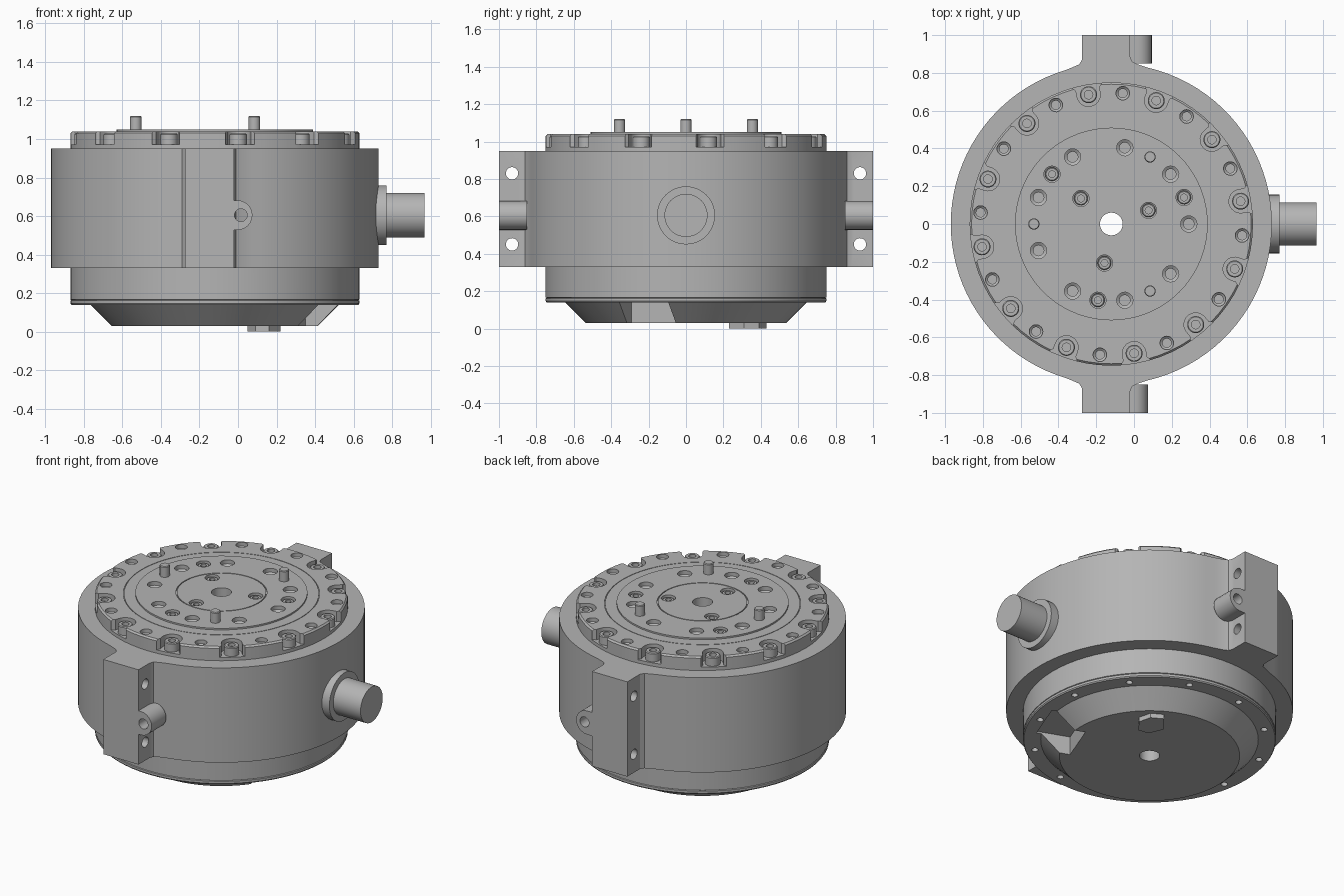
import bpy, bmesh
from math import sin, cos, pi, radians, acos
from mathutils import Matrix, Vector

if "Cube" in bpy.data.objects:
    bpy.data.objects.remove(bpy.data.objects["Cube"], do_unlink=True)

CX = -0.12                      # axis of the round housing
AXIS = Vector((CX, 0, 0))
ALONG_X = Matrix.Rotation(pi / 2, 4, "Y")

metal = bpy.data.materials.new("machined_grey")
metal.use_nodes = True
GREY = (0.46, 0.46, 0.46, 1)
metal.diffuse_color = GREY
metal.node_tree.nodes["Principled BSDF"].inputs["Base Color"].default_value = GREY


def loft(bm, rings, closed=False):
    """Skin a list of point rings; cap the ends unless closed."""
    rings = [[bm.verts.new(p) for p in ring] for ring in rings]
    pairs = list(zip(rings, rings[1:]))
    if closed:
        pairs.append((rings[-1], rings[0]))
    else:
        bm.faces.new(rings[0])
        bm.faces.new(rings[-1])
    n = len(rings[0])
    for a, b in pairs:
        for i in range(n):
            j = (i + 1) % n
            bm.faces.new((a[i], a[j], b[j], b[i]))


def lathe(bm, profile, matrix=Matrix(), segs=24, closed=False):
    """Turn (radius, height) points about the local z axis."""
    loft(bm, [[matrix @ Vector((r * cos(2 * pi * i / segs), r * sin(2 * pi * i / segs), z))
               for i in range(segs)] for r, z in profile], closed)


def rod(bm, r, lo, hi, matrix=Matrix(), segs=24):
    lathe(bm, [(r, lo), (r, hi)], matrix, segs)


def prism(bm, outline, lo, hi, matrix=Matrix()):
    loft(bm, [[matrix @ Vector((x, y, z)) for x, y in outline] for z in (lo, hi)])


def polar(r, deg):
    """Placement on a bolt circle, local x pointing outwards."""
    return Matrix.Translation(AXIS) @ Matrix.Rotation(radians(deg), 4, "Z") @ Matrix.Translation((r, 0, 0))


def make(name, bm, cutter=None):
    bmesh.ops.recalc_face_normals(bm, faces=bm.faces)
    mesh = bpy.data.meshes.new(name)
    bm.to_mesh(mesh)
    bm.free()
    mesh.materials.append(metal)
    ob = bpy.data.objects.new(name, mesh)
    bpy.context.collection.objects.link(ob)
    if cutter:
        tool = make(name + "_cutter", cutter)
        tool.hide_render = True
        mod = ob.modifiers.new("holes", "BOOLEAN")
        mod.operation, mod.solver, mod.object = "DIFFERENCE", "EXACT", tool
        bpy.context.view_layer.objects.active = ob
        bpy.ops.object.modifier_apply(modifier=mod.name)
        bpy.data.objects.remove(tool, do_unlink=True)
    return ob


parts = []

# Outer housing with two clamp lugs, one outline mirrored front to back
def arc(a, b, n):
    return [(CX + 0.85 * cos(a + (b - a) * i / n), 0.85 * sin(a + (b - a) * i / n)) for i in range(n + 1)]

half = arc(0, acos(0.19 / 0.85), 20)
half += [(0.02, 0.845), (-0.01, 0.86), (-0.02, 0.885), (-0.02, 1), (-0.275, 1), (-0.275, 0.87), (-0.29, 0.845)]
half += arc(acos(-0.24 / 0.85), pi, 20)
outline = half + [(x, -y) for x, y in half[-2:0:-1]]
bm, cut = bmesh.new(), bmesh.new()
prism(bm, outline, 0.33, 0.95)
rod(cut, 0.74, 0.2, 1.1, Matrix.Translation(AXIS), 72)
for side in (-1, 1):
    for z in (0.45, 0.83):
        rod(cut, 0.033, -0.4, 0.1, Matrix.Translation((0, side * 0.93, z)) @ ALONG_X)
parts.append(make("outer_housing", bm, cut))

# Rounded hinge tabs on the lugs
for side, tip, name in ((-1, 0.075, "front_tab"), (1, 0.095, "back_tab")):
    bm, cut = bmesh.new(), bmesh.new()
    r = 0.077
    shape = [(-0.05, r)] + [(tip - r + r * sin(pi * i / 12), r * cos(pi * i / 12)) for i in range(13)] + [(-0.05, -r)]
    place = Matrix.Translation((0, 0, 0.605)) @ Matrix.Rotation(pi / 2, 4, "X")
    lo, hi = sorted((-side * 0.85, -side * 1.0))
    prism(bm, shape, lo, hi, place)
    rod(cut, 0.033, lo - 0.05, hi + 0.05, place @ Matrix.Translation((tip - 0.06, 0, 0)))
    parts.append(make(name, bm, cut))

# Turned core: base cone, lower flange, top flange and raised centre
core_profile = [
    (0.06, 0.03), (0.535, 0.03), (0.645, 0.14), (0.745, 0.14), (0.75, 0.147), (0.75, 0.161),
    (0.744, 0.164), (0.75, 0.167), (0.75, 1.03), (0.74, 1.04), (0.582, 1.04), (0.582, 1.036),
    (0.578, 1.036), (0.578, 1.04), (0.51, 1.04), (0.51, 1.05), (0.27, 1.05), (0.27, 1.043),
    (0.264, 1.043), (0.264, 1.05), (0.06, 1.05)]
bm, cut = bmesh.new(), bmesh.new()
lathe(bm, core_profile, Matrix.Translation(AXIS), 72, True)

def stepped_hole(place, r, top):
    lathe(cut, [(r, top + 0.05), (r, top - 0.025), (r * 0.65, top - 0.035), (r * 0.65, top - 0.1)], place, 20)

# U-shaped pockets, open outwards, alternating with small holes
pocket = [(0.062 * cos(radians(a)), 0.062 * sin(radians(a))) for a in range(90, 271, 15)]
pocket += [(0.03, -0.062), (0.045, -0.075), (0.1, -0.085), (0.1, 0.085), (0.045, 0.075), (0.03, 0.062)]
for k in range(12):
    prism(cut, pocket, 0.972, 1.1, polar(0.695, 10 + 30 * k))
    stepped_hole(polar(0.695, 25 + 30 * k), 0.036, 1.04)
    rod(cut, 0.02, 0.1, 0.2, polar(0.69, 10 + 30 * k), 16)
for third in (20, 140, 260):
    for offset in (-20, 0, 20, 60):
        stepped_hole(polar(0.41, third + offset), 0.043, 1.05)
    stepped_hole(polar(0.21, third), 0.043, 1.05)
# Cable recess in the base cone
prism(cut, [(-0.05, -0.14), (0.16, -0.14), (0.16, 0.14), (-0.05, 0.14)], -0.1, 0.15, polar(0.5, -21))
parts.append(make("turned_core", bm, cut))

# Socket screws
def screw(bm, place, r, top):
    lathe(bm, [(r, top - 0.07), (r, top - 0.005), (r - 0.005, top), (r * 0.5, top), (r * 0.5, top - 0.02)], place)

bm = bmesh.new()
for k in range(12):
    screw(bm, polar(0.695, 10 + 30 * k), 0.045, 1.028)
parts.append(make("flange_screws", bm))
bm = bmesh.new()
for third in (20, 140, 260):
    screw(bm, polar(0.41, third), 0.036, 1.04)
    screw(bm, polar(0.21, third), 0.036, 1.04)
parts.append(make("centre_screws", bm))

# Locating pins
bm = bmesh.new()
for deg in (60, 180, 300):
    lathe(bm, [(0.03, 1.0), (0.03, 1.115), (0.026, 1.12)], polar(0.41, deg))
parts.append(make("locating_pins", bm))

# Side connector: collar and plug
bm = bmesh.new()
lathe(bm, [(0.155, 0.65), (0.155, 0.77), (0.115, 0.77), (0.115, 0.967)],
      Matrix.Translation((0, 0, 0.605)) @ ALONG_X, 48)
parts.append(make("side_connector", bm))

# Small six-sided pad under the base
bm = bmesh.new()
prism(bm, [(0.05, 0.33), (0.09, 0.24), (0.16, 0.23), (0.22, 0.31), (0.2, 0.39), (0.13, 0.43)], 0, 0.05)
parts.append(make("base_pad", bm))

# Smooth round walls, crisp edges
bpy.ops.object.select_all(action="DESELECT")
for ob in parts:
    ob.select_set(True)
bpy.context.view_layer.objects.active = parts[0]
bpy.ops.object.shade_smooth_by_angle(angle=radians(30))
